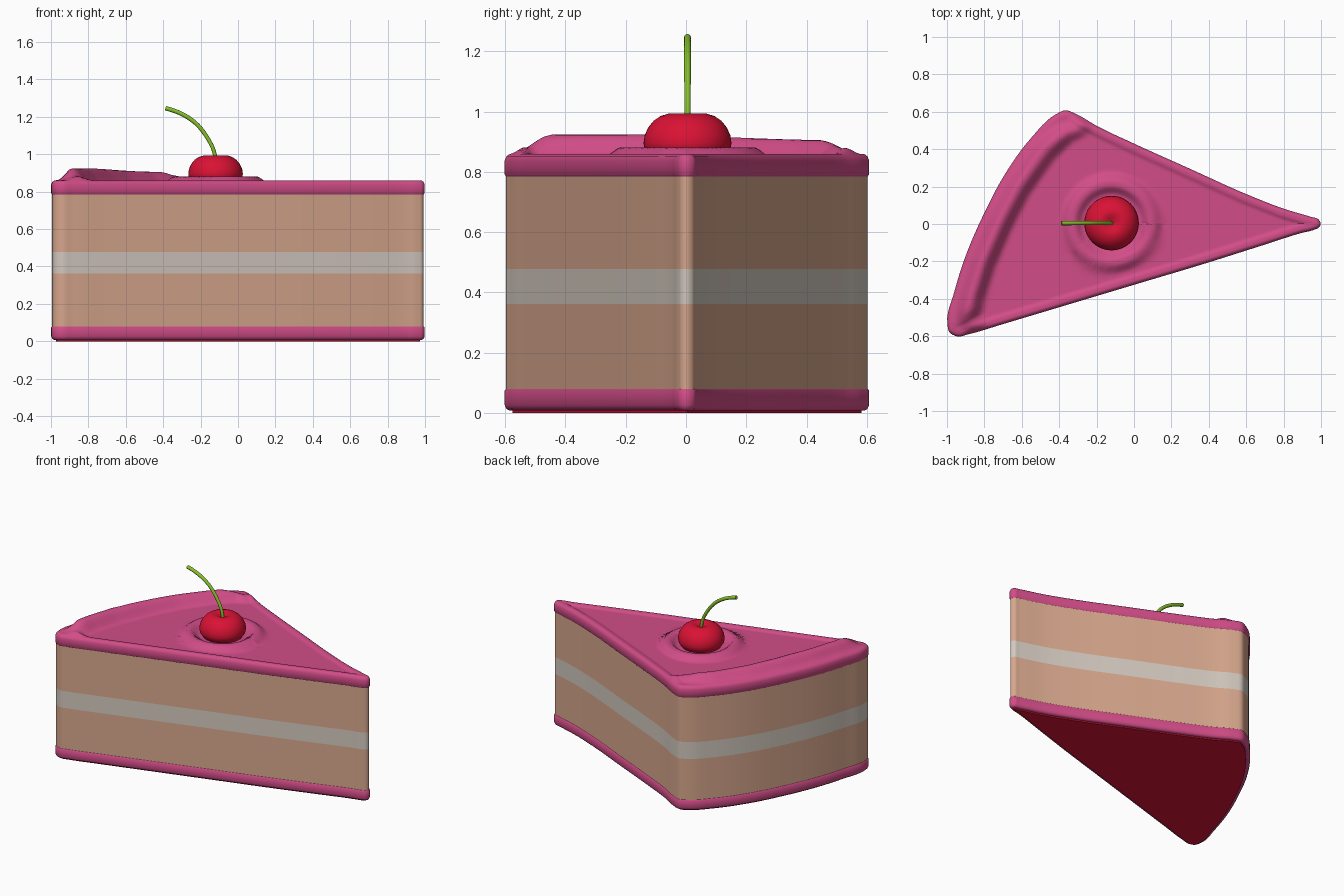
import bpy, bmesh, math
from mathutils import Vector
from mathutils.geometry import intersect_point_line

if "Cube" in bpy.data.objects:
    bpy.data.objects.remove(bpy.data.objects["Cube"])


def material(name, rgb):
    m = bpy.data.materials.new(name)
    m.diffuse_color = (*rgb, 1)
    m.use_nodes = True
    m.node_tree.nodes["Principled BSDF"].inputs["Base Color"].default_value = m.diffuse_color
    return m


PINK = material("pink frosting", (0.64, 0.073, 0.245))
SPONGE = material("tan sponge", (0.68, 0.385, 0.265))
CREAM = material("pale cream", (0.65, 0.585, 0.52))
RED = material("cherry red", (0.70, 0.006, 0.035))
GREEN = material("stem green", (0.24, 0.53, 0.025))

# Slice outline seen from above, counter-clockwise from the tip
SIDE_A = [(0.998, 0.0), (0.985, 0.026), (0.95, 0.037), (0.8, 0.082), (0.6, 0.16), (0.3, 0.295),
          (0, 0.43), (-0.2, 0.525), (-0.31, 0.588)]
BACK = [(-0.365, 0.608), (-0.42, 0.585), (-0.55, 0.46), (-0.7, 0.25), (-0.8, 0.06),
        (-0.9, -0.17), (-0.96, -0.36), (-0.998, -0.53), (-0.987, -0.578), (-0.945, -0.601)]
SIDE_B = [(-0.88, -0.588), (-0.7, -0.535), (-0.4, -0.445), (0, -0.325), (0.4, -0.205),
          (0.7, -0.11), (0.9, -0.047), (0.96, -0.032), (0.988, -0.019)]
PTS = [Vector(p) for p in SIDE_A + BACK + SIDE_B]
BACK = [Vector(p) for p in BACK]


def smooth_loop(pts, steps=6):
    # closed Catmull-Rom curve with centripetal-like tangents
    out, n = [], len(pts)
    for i in range(n):
        p0, p1, p2, p3 = (pts[(i + k) % n] for k in (-1, 0, 1, 2))
        d0, d1, d2 = (p1 - p0).length, (p2 - p1).length, (p3 - p2).length
        m1 = ((p1 - p0) / d0 * d1 + (p2 - p1) / d1 * d0) / (d0 + d1) * d1
        m2 = ((p2 - p1) / d1 * d2 + (p3 - p2) / d2 * d1) / (d1 + d2) * d1
        for s in range(steps):
            t = s / steps
            out.append(p1 * (2*t**3 - 3*t*t + 1) + m1 * (t**3 - 2*t*t + t)
                       + p2 * (3*t*t - 2*t**3) + m2 * (t**3 - t*t))
    return out


LOOP = smooth_loop(PTS)


def inset(d):
    n, res = len(LOOP), []
    for i, p in enumerate(LOOP):
        t = (LOOP[(i + 1) % n] - LOOP[i - 1]).normalized()
        res.append(p + Vector((-t.y, t.x)) * d)
    return res


def finish(name, bm, mats):
    bmesh.ops.recalc_face_normals(bm, faces=bm.faces)
    me = bpy.data.meshes.new(name)
    bm.to_mesh(me)
    bm.free()
    ob = bpy.data.objects.new(name, me)
    bpy.context.collection.objects.link(ob)
    for m in mats:
        me.materials.append(m)
    bpy.ops.object.select_all(action='DESELECT')
    ob.select_set(True)
    bpy.context.view_layer.objects.active = ob
    bpy.ops.object.shade_smooth_by_angle(angle=math.radians(45))
    return ob


def skin(bm, rings):
    # join successive closed rings of 3D points with quads
    vs = [[bm.verts.new(p) for p in r] for r in rings]
    for a, b in zip(vs, vs[1:]):
        n = len(a)
        for i in range(n):
            bm.faces.new((a[i], a[(i + 1) % n], b[(i + 1) % n], b[i]))
    return vs


def wall(profile):
    return [[(p.x, p.y, z) for p in inset(d)] for d, z in profile]


# Sponge body with a cream stripe, coloured by height
bm = bmesh.new()
skin(bm, wall([(0.005, 0.06), (0.005, 0.362), (0.005, 0.478), (0.005, 0.81)]))
for f in bm.faces:
    f.material_index = int(0.362 < f.calc_center_median().z < 0.478)
finish("sponge_body", bm, [SPONGE, CREAM])

# Bottom frosting band
bm = bmesh.new()
skin(bm, wall([(0.005, 0.08), (0, 0.074), (0, 0.026), (0.006, 0.013), (0.015, 0.008), (0.028, 0.008)]))
finish("bottom_frosting", bm, [PINK])

# Red base plate under the slice
bm = bmesh.new()
rings = skin(bm, wall([(0.026, 0.009), (0.026, 0.0)]))
bm.faces.new(rings[-1])
finish("base_plate", bm, [RED])

# Top frosting: rounded rim, then a height field with a back ridge and a ring round the cherry
CENTRE = Vector((-0.12, 0.005))


def step(a, b, x):
    t = min(1, max(0, (x - a) / (b - a)))
    return t * t * (3 - 2 * t)


def distance(p, line):
    best = 9
    for a, b in zip(line, line[1:]):
        q, t = intersect_point_line(p, a, b)
        q = a + (b - a) * min(1, max(0, t))
        best = min(best, (p - q).length)
    return best


def height(p):
    edge = distance(p, PTS + PTS[:1])
    db = distance(p, BACK)
    z = 0.859 - 0.01 * step(0.035, 0.06, edge)
    taper = step(0.60, 0.44, abs(p.y)) * (1 - 0.25 * step(-0.2, 0.5, p.y))
    z += 0.075 * taper * step(0.02, 0.085, db) * step(0.18, 0.10, db)
    r = (p - CENTRE).length
    z += 0.032 * step(0.28, 0.22, r) * step(0.15, 0.20, r)
    return z


bm = bmesh.new()
rings = wall([(0.005, 0.785), (0, 0.792), (0, 0.838), (0.006, 0.852), (0.016, 0.859)])
inner = inset(0.016)
N = 44
for k in range(1, N):
    ring = [p.lerp(CENTRE, k / N) for p in inner]
    rings.append([(p.x, p.y, height(p)) for p in ring])
vs = skin(bm, rings)
bm.faces.new(vs[-1])
finish("top_frosting", bm, [PINK])

# Cherry: turned profile with a dimple on top
profile = [(0.09, 0.825), (0.125, 0.85), (0.142, 0.875), (0.146, 0.895), (0.142, 0.922), (0.13, 0.948),
           (0.112, 0.97), (0.09, 0.985), (0.065, 0.993), (0.045, 0.992), (0.025, 0.983), (0.005, 0.975)]
SEG = 48
bm = bmesh.new()
vs = skin(bm, [[(CENTRE.x + r * math.cos(2 * math.pi * i / SEG),
                 CENTRE.y + r * math.sin(2 * math.pi * i / SEG), z) for i in range(SEG)]
               for r, z in profile])
bm.faces.new(vs[0])
bm.faces.new(vs[-1])
finish("cherry", bm, [RED])

# Curved stem, slightly thicker at the free end
path = smooth_loop([Vector(p) for p in [(-0.118, 0.96), (-0.13, 1.02), (-0.165, 1.09), (-0.225, 1.165),
                                        (-0.30, 1.215), (-0.388, 1.246)]], 5)[:26]
bm = bmesh.new()
rings = []
for i, p in enumerate(path):
    a, b = path[max(0, i - 1)], path[min(len(path) - 1, i + 1)]
    t = (b - a).normalized()
    r = 0.010 + 0.002 * i / len(path)
    rings.append([(p.x - t.y * r * math.cos(w), CENTRE.y + r * math.sin(w), p.y + t.x * r * math.cos(w))
                  for w in (2 * math.pi * k / 12 for k in range(12))])
vs = skin(bm, rings)
bm.faces.new(vs[0])
bm.faces.new(vs[-1])
finish("cherry_stem", bm, [GREEN])
